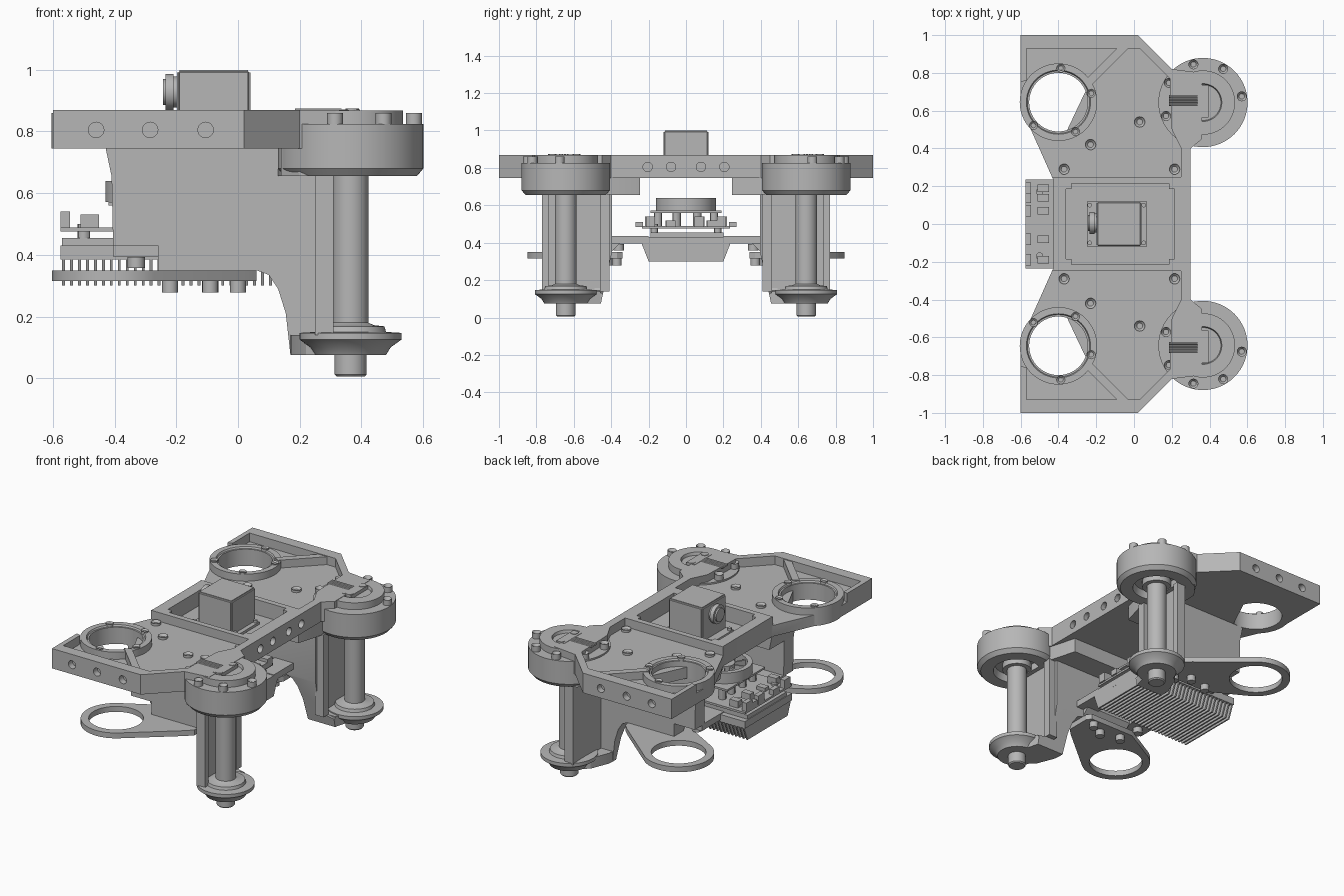
import bpy, bmesh, math
from mathutils import Matrix, Vector
from mathutils.geometry import convex_hull_2d

if "Cube" in bpy.data.objects:
    bpy.data.objects.remove(bpy.data.objects["Cube"])

grey = bpy.data.materials.new("machined grey")
grey.use_nodes = True
COL = (0.47, 0.47, 0.47, 1)
grey.diffuse_color = COL
grey.node_tree.nodes["Principled BSDF"].inputs["Base Color"].default_value = COL

RING = (-0.40, 0.645)    # camera ring centre
BOSS = (0.365, 0.643)    # roller and boss centre


def finish(bm, name, mirror=False):
    bmesh.ops.recalc_face_normals(bm, faces=bm.faces)
    me = bpy.data.meshes.new(name)
    bm.to_mesh(me)
    bm.free()
    me.materials.append(grey)
    me.shade_smooth()
    me.set_sharp_from_angle(angle=math.radians(30))
    ob = bpy.data.objects.new(name, me)
    bpy.context.collection.objects.link(ob)
    if mirror:
        mod = ob.modifiers.new("Mirror", 'MIRROR')
        mod.use_axis = (False, True, False)
        mod.use_mirror_merge = False
    return ob


def prism(bm, pts, lo, hi, axis='z'):
    """Extrude an x-y outline along z, an x-z one along y or a y-z one along x."""
    place = {'x': lambda a, b, h: (h, a, b), 'y': lambda a, b, h: (a, h, b),
             'z': lambda a, b, h: (a, b, h)}[axis]
    face = bm.faces.new([bm.verts.new(place(a, b, lo)) for a, b in pts])
    out = bmesh.ops.extrude_face_region(bm, geom=[face])
    verts = [v for v in out['geom'] if isinstance(v, bmesh.types.BMVert)]
    bmesh.ops.translate(bm, verts=verts, vec=place(0, 0, hi - lo))


def box(bm, x0, x1, y0, y1, z0, z1):
    prism(bm, [(x0, y0), (x1, y0), (x1, y1), (x0, y1)], z0, z1)


def circle(c, r, n=64):
    return [(c[0] + r * math.cos(i * math.tau / n), c[1] + r * math.sin(i * math.tau / n)) for i in range(n)]


def cyl(bm, c, r, h, axis='z', seg=32, r2=None):
    rot = {'x': Matrix.Rotation(math.pi / 2, 4, 'Y'),
           'y': Matrix.Rotation(math.pi / 2, 4, 'X'), 'z': Matrix()}[axis]
    return bmesh.ops.create_cone(bm, cap_ends=True, segments=seg, radius1=r, radius2=r,
                                 depth=h, matrix=Matrix.Translation(c) @ rot)['verts']


def bolt(bm, x, y, z, h=0.035, r=0.026):
    """Socket head with a sunken centre."""
    verts = cyl(bm, (x, y, z + h / 2), r, h, seg=20)
    caps = {f for v in verts for f in v.link_faces if len(f.verts) == 20}
    top = max(caps, key=lambda f: f.calc_center_median().z)
    bmesh.ops.inset_region(bm, faces=[top], thickness=r * 0.45)
    bmesh.ops.translate(bm, verts=top.verts, vec=(0, 0, -h * 0.5))


def lathe(name, centre, prof, seg=64, mirror=True):
    """Revolve a closed (radius, z) loop about a vertical axis."""
    bm = bmesh.new()
    rows = [[bm.verts.new((centre[0] + r * math.cos(t), centre[1] + r * math.sin(t), z))
             for r, z in prof] for t in (2 * math.pi * i / seg for i in range(seg))]
    n = len(prof)
    for i in range(seg):
        a, b = rows[i], rows[(i + 1) % seg]
        for j in range(n):
            k = (j + 1) % n
            bm.faces.new((a[j], b[j], b[k], a[k]))
    return finish(bm, name, mirror)


def cut(ob, bm):
    cutter = finish(bm, "cutter")
    mod = ob.modifiers.new("Cut", 'BOOLEAN')
    mod.object, mod.operation, mod.solver = cutter, 'DIFFERENCE', 'EXACT'
    bpy.context.view_layer.update()
    old = ob.data
    new = bpy.data.meshes.new_from_object(ob.evaluated_get(bpy.context.evaluated_depsgraph_get()))
    ob.modifiers.clear()
    ob.data = new
    bpy.data.meshes.remove(old)
    bpy.data.objects.remove(cutter)
    new.shade_smooth()
    new.set_sharp_from_angle(angle=math.radians(30))


# Top tray, whose ring openings are clipped by a slanting chord
half = [(-0.43, 0.24), (-0.555, 0.52), (-0.59, 0.58), (-0.6, 0.645), (-0.6, 1), (0.02, 1),
        (0.2, 0.82), (0.36, 0.8), (0.36, 0.45), (0.3, 0.4)]
bm = bmesh.new()
prism(bm, half + [(x, -y) for x, y in reversed(half)], 0.745, 0.87)
tray = finish(bm, "top_tray")
pocket = [(-0.57, 0.93), (0.03, 0.93), (0.19, 0.77), (0.2, 0.5), (0.25, 0.4), (0.25, 0.25),
          (-0.5, 0.25), (-0.7, 0.6), (-0.7, 0.72), (-0.57, 0.76)]
opening = [(x, y) for x, y in circle(RING, 0.156) if x < -0.34 + (y - 0.52) * 0.5]
for s in (1, -1):
    bm = bmesh.new()
    prism(bm, [(x, s * y) for x, y in pocket], 0.815, 0.95)
    cut(tray, bm)
    bm = bmesh.new()
    prism(bm, [(x, s * y) for x, y in opening], 0.6, 1.0)
    for x in (-0.46, -0.285, -0.105):
        cyl(bm, (x, s, 0.805), 0.025, 0.08, 'y')
    for y in (0.08, 0.205):
        cyl(bm, (0.3, s * y, 0.805), 0.025, 0.06, 'x')
    cut(tray, bm)
bm = bmesh.new()
box(bm, -0.36, 0.215, -0.215, 0.215, 0.775, 0.95)
bmesh.ops.bevel(bm, geom=[e for e in bm.edges if abs(e.verts[0].co.z - e.verts[1].co.z) > 0.1],
                offset=0.03, segments=4, affect='EDGES')
cut(tray, bm)

# Diagonal rib and camera ring on each wing
bm = bmesh.new()
prism(bm, [(-0.08, 0.94), (-0.02, 0.94), (-0.23, 0.73), (-0.27, 0.75)], 0.8, 0.865)
finish(bm, "wing_rib", True)
lathe("upper_ring", RING, [(0.155, 0.745), (0.205, 0.745), (0.205, 0.86), (0.17, 0.86),
                           (0.165, 0.85), (0.155, 0.85)])

# Roller housings with cap and recessed underside
lathe("roller_housing", BOSS, [(0.001, 0.7), (0.13, 0.7), (0.14, 0.655), (0.215, 0.655),
                               (0.236, 0.68), (0.236, 0.825), (0.17, 0.825), (0.17, 0.868),
                               (0.1, 0.868), (0.095, 0.85), (0.001, 0.85)])
bm = bmesh.new()
box(bm, 0.335, 0.395, 0.565, 0.735, 0.845, 0.872)
for y in (0.585, 0.715):
    cyl(bm, (0.37, y, 0.865), 0.022, 0.02)
finish(bm, "cap_clamp", True)
bm = bmesh.new()
for i in range(4):
    cyl(bm, (0.26, 0.633 + i * 0.014, 0.868), 0.007, 0.15, 'x', 10)
finish(bm, "cable_wires", True)

# Rollers
lathe("roller", BOSS, [(0.001, 0.005), (0.045, 0.005), (0.052, 0.012), (0.052, 0.075),
                       (0.115, 0.075), (0.13, 0.1), (0.165, 0.125), (0.165, 0.147),
                       (0.115, 0.15), (0.11, 0.168), (0.075, 0.172), (0.058, 0.18),
                       (0.058, 0.66), (0.085, 0.66), (0.085, 0.71), (0.001, 0.71)])

# Legs: an upright web whose foot leans outward on the inner side
bm = bmesh.new()
prism(bm, [(-0.41, 0.66), (-0.405, 0.43), (-0.26, 0.43), (-0.26, 0.35), (0.06, 0.35), (0.1, 0.335),
           (0.13, 0.29), (0.155, 0.21), (0.17, 0.075), (0.36, 0.075), (0.36, 0.13), (0.28, 0.145),
           (0.265, 0.17), (0.265, 0.66)], 0.395, 0.49, 'y')
bmesh.ops.bisect_plane(bm, geom=bm.verts[:] + bm.edges[:] + bm.faces[:], dist=1e-5,
                       plane_co=(0, 0.455, 0.075), plane_no=(0, -0.255, -0.055), clear_outer=True)
bmesh.ops.holes_fill(bm, edges=[e for e in bm.edges if e.is_boundary], sides=0)
finish(bm, "leg_web", True)

# Channel behind the roller, the foot under it and the head under the tray
bm = bmesh.new()
box(bm, 0.25, 0.272, 0.42, 0.77, 0.14, 0.66)
for y0, y1 in ((0.41, 0.46), (0.735, 0.77)):
    box(bm, 0.25, 0.31, y0, y1, 0.14, 0.66)
finish(bm, "leg_channel", True)
bm = bmesh.new()
prism(bm, [(0.17, 0.457), (0.36, 0.457), (0.4, 0.6), (0.3, 0.7), (0.22, 0.64), (0.172, 0.52)], 0.075, 0.14)
finish(bm, "leg_foot", True)
bm = bmesh.new()
prism(bm, [(-0.43, 0.245), (0.25, 0.245), (0.3, 0.42), (0.3, 0.84), (0.2, 0.8), (0.14, 0.72),
           (0.13, 0.49), (-0.43, 0.49)], 0.655, 0.75)
for v in bm.verts:
    if v.co.x < -0.4 and v.co.z < 0.7:
        v.co.x += 0.02
finish(bm, "leg_head", True)

# Lower ring plates
pts = circle(RING, 0.203) + [(-0.27, 0.34), (0.04, 0.34), (0.06, 0.37), (0.06, 0.52), (0.02, 0.56)]
for s, side in ((1, "back"), (-1, "front")):
    bm = bmesh.new()
    prism(bm, [(pts[i][0], s * pts[i][1]) for i in convex_hull_2d(pts)], 0.315, 0.349)
    plate = finish(bm, side + "_ring_plate")
    bm = bmesh.new()
    cyl(bm, (RING[0], s * RING[1], 0.33), 0.157, 0.2, seg=64)
    cut(plate, bm)
bm = bmesh.new()
for x, y in ((-0.22, 0.39), (-0.09, 0.42), (0.0, 0.37)):
    cyl(bm, (x, y, 0.298), 0.026, 0.04, seg=20)
cyl(bm, (-0.33, 0.36, 0.375), 0.028, 0.035, seg=20)
finish(bm, "ring_plate_bolts", True)

# Bolts on housings, rings and tray floor
bm = bmesh.new()
for a in (104, 59, 9, 150, 200, 242):
    t = math.radians(a)
    bolt(bm, BOSS[0] + 0.208 * math.cos(t), BOSS[1] + 0.208 * math.sin(t), 0.825)
for a in (86, 15, 300, 223):
    t = math.radians(a)
    bolt(bm, RING[0] + 0.18 * math.cos(t), RING[1] + 0.18 * math.sin(t), 0.85, 0.018, 0.022)
for x, y in ((0.03, 0.54), (-0.23, 0.42), (-0.37, 0.29), (0.215, 0.29)):
    bolt(bm, x, y, 0.805, 0.025, 0.028)
finish(bm, "socket_bolts", True)

# Camera box with side connector
bm = bmesh.new()
box(bm, -0.198, 0.04, -0.12, 0.12, 0.78, 1.0)
bmesh.ops.bevel(bm, geom=bm.edges[:], offset=0.008, segments=3, affect='EDGES')
finish(bm, "sensor_box")
bm = bmesh.new()
box(bm, -0.25, 0.068, -0.118, 0.118, 0.77, 0.79)
for x in (-0.235, 0.052):
    for y in (-0.1, 0.1):
        cyl(bm, (x, y, 0.795), 0.012, 0.02)
finish(bm, "sensor_base")
bm = bmesh.new()
for x, r, h in ((-0.2, 0.05, 0.03), (-0.222, 0.058, 0.025), (-0.238, 0.042, 0.012)):
    cyl(bm, (x, 0.005, 0.928), r, h, 'x')
finish(bm, "sensor_connector")

# Heat sink: base, fins, and ears that join the legs
bm = bmesh.new()
box(bm, -0.575, 0.11, -0.235, 0.235, 0.385, 0.43)
for i in range(27):
    x = -0.57 + i * 0.0258
    prism(bm, [(-0.2, 0.3), (0.2, 0.3), (0.235, 0.39), (-0.235, 0.39)], x, x + 0.009, 'x')
finish(bm, "heat_sink")
bm = bmesh.new()
for x0, x1 in ((-0.405, -0.26), (-0.02, 0.11)):
    prism(bm, [(0.2, 0.395), (0.42, 0.395), (0.42, 0.435), (0.2, 0.435)], x0, x1, 'x')
prism(bm, [(0.35, 0.4), (0.4, 0.35), (0.42, 0.35), (0.42, 0.43), (0.35, 0.43)], -0.26, 0.06, 'x')
finish(bm, "heat_sink_ears", True)

# Circuit board, its parts and the fan
bm = bmesh.new()
box(bm, -0.57, 0.06, -0.19, 0.2, 0.43, 0.455)
box(bm, -0.575, 0.08, -0.235, 0.235, 0.475, 0.488)
box(bm, -0.42, 0.02, -0.19, 0.19, 0.56, 0.572)
for x in (-0.5, -0.2, 0.03):
    for y in (-0.17, 0.17):
        cyl(bm, (x, y, 0.47), 0.02, 0.06, seg=12)
finish(bm, "circuit_boards")
bm = bmesh.new()
for i, y in enumerate((-0.19, -0.08, 0.07, 0.14, 0.19)):
    h = 0.54 if i % 2 == 0 else 0.52
    box(bm, -0.575, -0.545, y - 0.03, y + 0.03, 0.485, h)
    box(bm, -0.51, -0.45, y - 0.02, y + 0.02, 0.485, h - 0.01)
    box(bm, 0.02, 0.09, y - 0.025, y + 0.025, 0.485, h)
for x in (-0.36, -0.03):
    for y in (-0.15, -0.05, 0.06, 0.15):
        cyl(bm, (x, y, 0.525), 0.022, 0.08, seg=12)
for s in (-1, 1):
    box(bm, -0.1, 0.02, s * 0.25 - 0.02, s * 0.25 + 0.02, 0.485, 0.51)
finish(bm, "board_components")
lathe("fan_rim", (-0.27, 0), [(0.13, 0.572), (0.16, 0.572), (0.16, 0.64), (0.13, 0.64)], 48, False)
bm = bmesh.new()
cyl(bm, (-0.27, 0, 0.6), 0.06, 0.07)
for i in range(9):
    t = Matrix.Translation((-0.27, 0, 0.6)) @ Matrix.Rotation(i * math.tau / 9, 4, 'Z')
    bmesh.ops.create_cube(bm, matrix=t @ Matrix.Translation((0.09, 0, 0)) @ Matrix.Diagonal((0.08, 0.012, 0.05, 1)))
finish(bm, "fan_hub")
